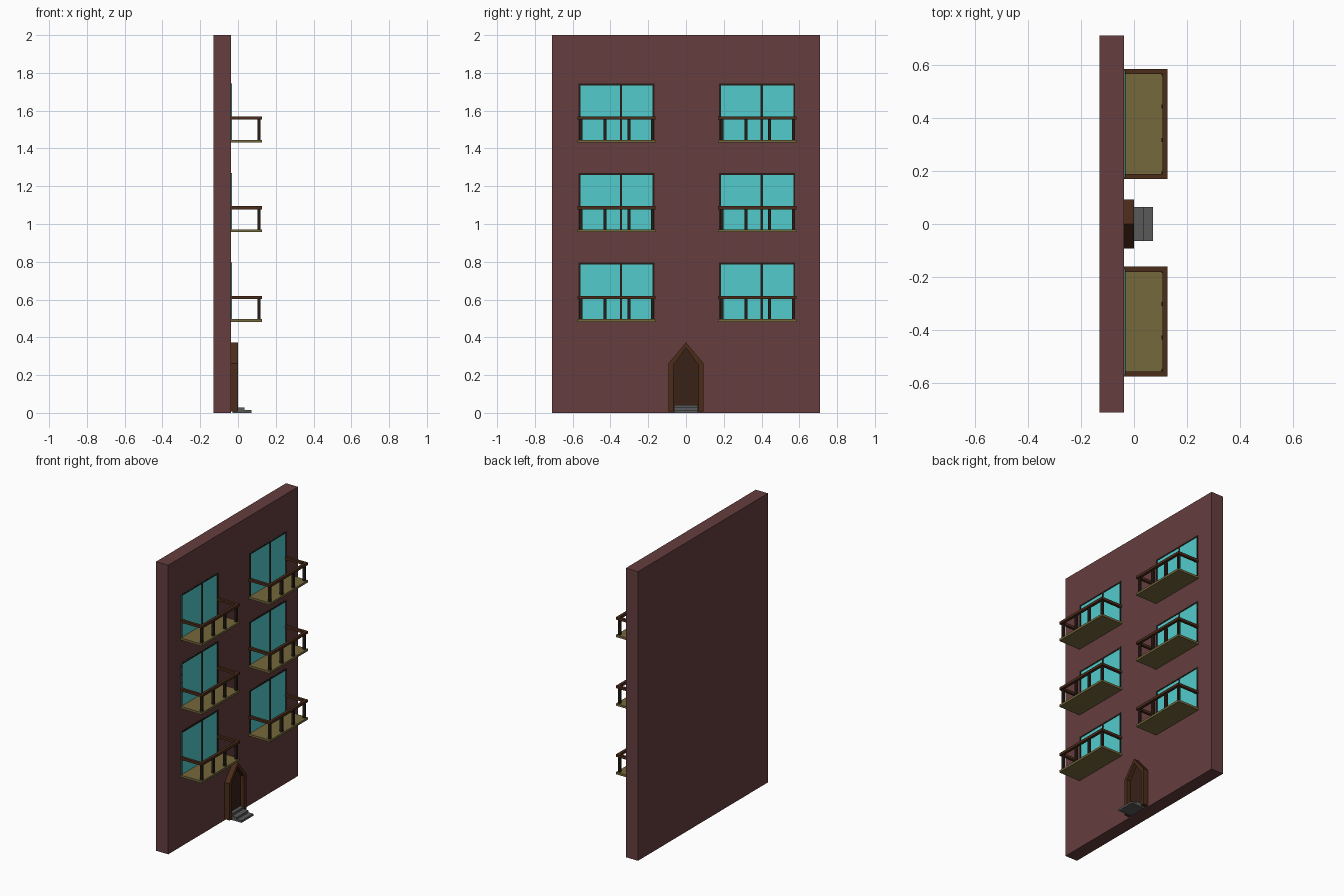
import bpy, bmesh

if "Cube" in bpy.data.objects:
    bpy.data.objects.remove(bpy.data.objects["Cube"])

def material(name, rgb):
    m = bpy.data.materials.new(name)
    m.diffuse_color = (*rgb, 1)
    m.use_nodes = True
    m.node_tree.nodes["Principled BSDF"].inputs["Base Color"].default_value = m.diffuse_color
    return m

BRICK = material("brick", (0.13, 0.047, 0.049))
GLASS = material("glass", (0.085, 0.6, 0.6))
FRAME = material("dark_frame", (0.022, 0.012, 0.008))
WOOD = material("wood", (0.07, 0.025, 0.01))
DOOR = material("door_wood", (0.04, 0.015, 0.008))
FLOOR = material("balcony_floor", (0.18, 0.14, 0.045))
STONE = material("stone", (0.1, 0.1, 0.1))

def finish(name, bm, mat):
    bmesh.ops.recalc_face_normals(bm, faces=bm.faces)
    me = bpy.data.meshes.new(name)
    bm.to_mesh(me)
    bm.free()
    me.materials.append(mat)
    ob = bpy.data.objects.new(name, me)
    bpy.context.collection.objects.link(ob)
    return ob

def boxes(name, mat, *ranges):
    """One object from boxes given as (x0, x1, y0, y1, z0, z1)."""
    bm = bmesh.new()
    for x0, x1, y0, y1, z0, z1 in ranges:
        vs = bmesh.ops.create_cube(bm, size=1)["verts"]
        for v in vs:
            v.co = (x1 if v.co.x > 0 else x0,
                    y1 if v.co.y > 0 else y0,
                    z1 if v.co.z > 0 else z0)
    return finish(name, bm, mat)

def prism(name, mat, outline, x0, x1):
    """Extrude a (y, z) outline along x."""
    bm = bmesh.new()
    f = bm.faces.new([bm.verts.new((x0, y, z)) for y, z in outline])
    new = bmesh.ops.extrude_face_region(bm, geom=[f])["geom"]
    for v in new:
        if isinstance(v, bmesh.types.BMVert):
            v.co.x = x1
    return finish(name, bm, mat)

W = -0.037   # front plane of the wall
boxes("wall", BRICK, (-0.13, W, -0.71, 0.71, 0, 2))

# Window with balcony, repeated on three floors and two columns
def balcony(cy, z):
    a, b = cy - 0.201, cy + 0.201
    zb, zt, t, m = z + 0.008, z + 0.313, 0.010, cy + 0.024
    boxes("window_glass", GLASS, (W - 0.002, W + 0.002, a, b, zb, zt))
    boxes("window_frame", FRAME,
          (W, W + 0.005, a, a + t, zb, zt), (W, W + 0.005, b - t, b, zb, zt),
          (W, W + 0.005, a + t, b - t, zt - t, zt),
          (W, W + 0.005, m - 0.006, m + 0.006, zb, zt - t))
    a, b, e, t = cy - 0.207, cy + 0.207, 0.127, 0.019
    boxes("balcony_floor", FLOOR, (W, e, a, b, z, z + 0.015))
    r0, r1 = z + 0.121, z + 0.138
    boxes("balcony_rail", WOOD, (e - t, e, a, b, r0, r1),
          (W, e - t, a, a + t, r0, r1), (W, e - t, b - t, b, r0, r1))
    boxes("balcony_posts", FRAME,
          *[(0.103, 0.119, y - 0.008, y + 0.008, z + 0.015, r0)
            for y in (cy + d for d in (-0.187, -0.060, 0.066, 0.191))])

for cy in (-0.368, 0.377):
    for i in range(3):
        balcony(cy, 0.482 + 0.4745 * i)

# Pointed doorway
outer = [(-0.093, 0.008), (-0.093, 0.262), (0, 0.373), (0.093, 0.262), (0.093, 0.008)]
inner = [(0.067, 0.008), (0.067, 0.252), (0, 0.345), (-0.067, 0.252), (-0.067, 0.008)]
prism("door_frame", WOOD, outer + inner, -0.037, 0)
prism("door", DOOR, inner, -0.037, -0.027)

# Entrance steps
boxes("steps", STONE, *[(-0.03, x, -0.064, 0.064, z, z + 0.014)
                        for x, z in ((0.072, 0), (0.035, 0.014), (-0.001, 0.028))])
